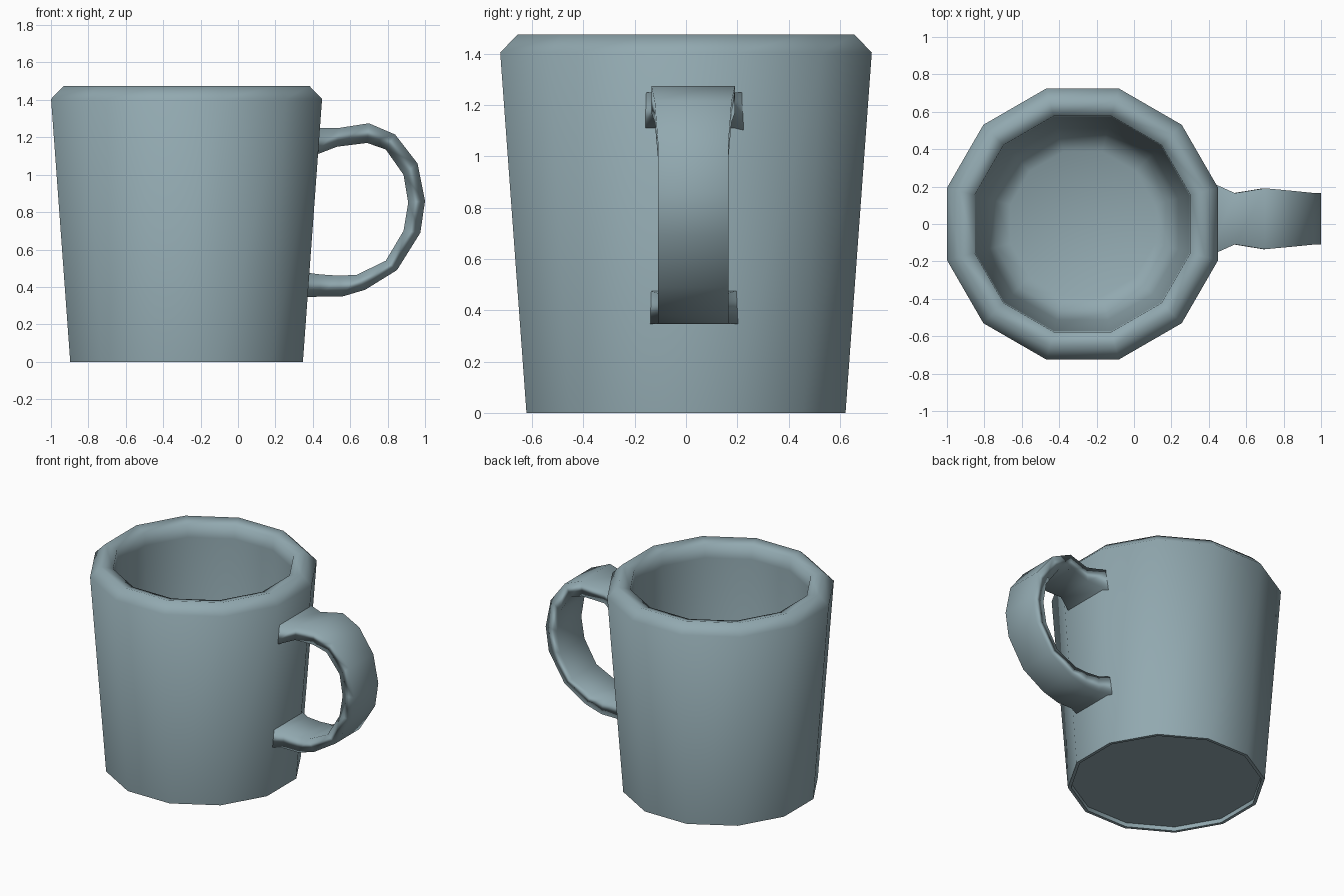
import bpy, bmesh
from math import cos, sin, pi, radians

if "Cube" in bpy.data.objects:
    bpy.data.objects.remove(bpy.data.objects["Cube"])

# Blue-grey glaze
glaze = bpy.data.materials.new("glaze")
glaze.diffuse_color = (0.286, 0.396, 0.434, 1.0)
glaze.use_nodes = True
glaze.node_tree.nodes["Principled BSDF"].inputs["Base Color"].default_value = glaze.diffuse_color


def make_object(name, bm, angle):
    bmesh.ops.recalc_face_normals(bm, faces=bm.faces)
    mesh = bpy.data.meshes.new(name)
    bm.to_mesh(mesh)
    bm.free()
    mesh.materials.append(glaze)
    obj = bpy.data.objects.new(name, mesh)
    bpy.context.collection.objects.link(obj)
    bpy.ops.object.select_all(action='DESELECT')
    obj.select_set(True)
    bpy.context.view_layer.objects.active = obj
    bpy.ops.object.shade_smooth_by_angle(angle=radians(angle))
    return obj


def loft(rings, capped):
    """Skin a list of closed point rings, optionally capping both ends."""
    bm = bmesh.new()
    rows = [[bm.verts.new(p) for p in ring] for ring in rings]
    n = len(rows[0])
    for a, b in zip(rows, rows[1:]):
        for i in range(n):
            j = (i + 1) % n
            bm.faces.new((a[i], a[j], b[j], b[i]))
    if capped:
        bm.faces.new(rows[0])
        bm.faces.new(rows[-1])
    return bm


# Twelve-sided cup: (radius, height) from recessed base, over the rim, to the floor
SIDES, CUP_X = 12, -0.275
profile = [(0.622, 0.03), (0.622, 0.0), (0.644, 0.0), (0.75, 1.405),
           (0.68, 1.475), (0.597, 1.453), (0.592, 1.36), (0.53, 0.28),
           (0.48, 0.14), (0.40, 0.10)]
rings = [[(CUP_X + r * cos((i + 0.5) * 2 * pi / SIDES),
           r * sin((i + 0.5) * 2 * pi / SIDES), z) for i in range(SIDES)]
         for r, z in profile]
make_object("cup", loft(rings, True), 80)

# Strap handle: outer (x, z), inner (x, z), half width; open ends sit in the cup wall
HANDLE_Y = 0.028
stations = [
    ((0.40, 1.25), (0.40, 1.10), 0.20),
    ((0.54, 1.25), (0.53, 1.15), 0.137),
    ((0.70, 1.275), (0.69, 1.17), 0.163),
    ((0.84, 1.215), (0.79, 1.135), 0.15),
    ((0.96, 1.06), (0.885, 1.00), 0.138),
    ((1.00, 0.86), (0.91, 0.85), 0.138),
    ((0.975, 0.69), (0.885, 0.70), 0.138),
    ((0.85, 0.49), (0.79, 0.54), 0.138),
    ((0.68, 0.385), (0.635, 0.465), 0.138),
    ((0.555, 0.348), (0.54, 0.46), 0.138),
    ((0.44, 0.348), (0.44, 0.467), 0.138),
    ((0.355, 0.346), (0.355, 0.478), 0.175),
]
rings = [[(o[0], HANDLE_Y - w, o[1]), (o[0], HANDLE_Y + w, o[1]),
          (i[0], HANDLE_Y + w, i[1]), (i[0], HANDLE_Y - w, i[1])]
         for o, i, w in stations]
handle = make_object("handle", loft(rings, False), 150)
weighted = handle.modifiers.new("strap shading", 'WEIGHTED_NORMAL')
weighted.weight = 50
